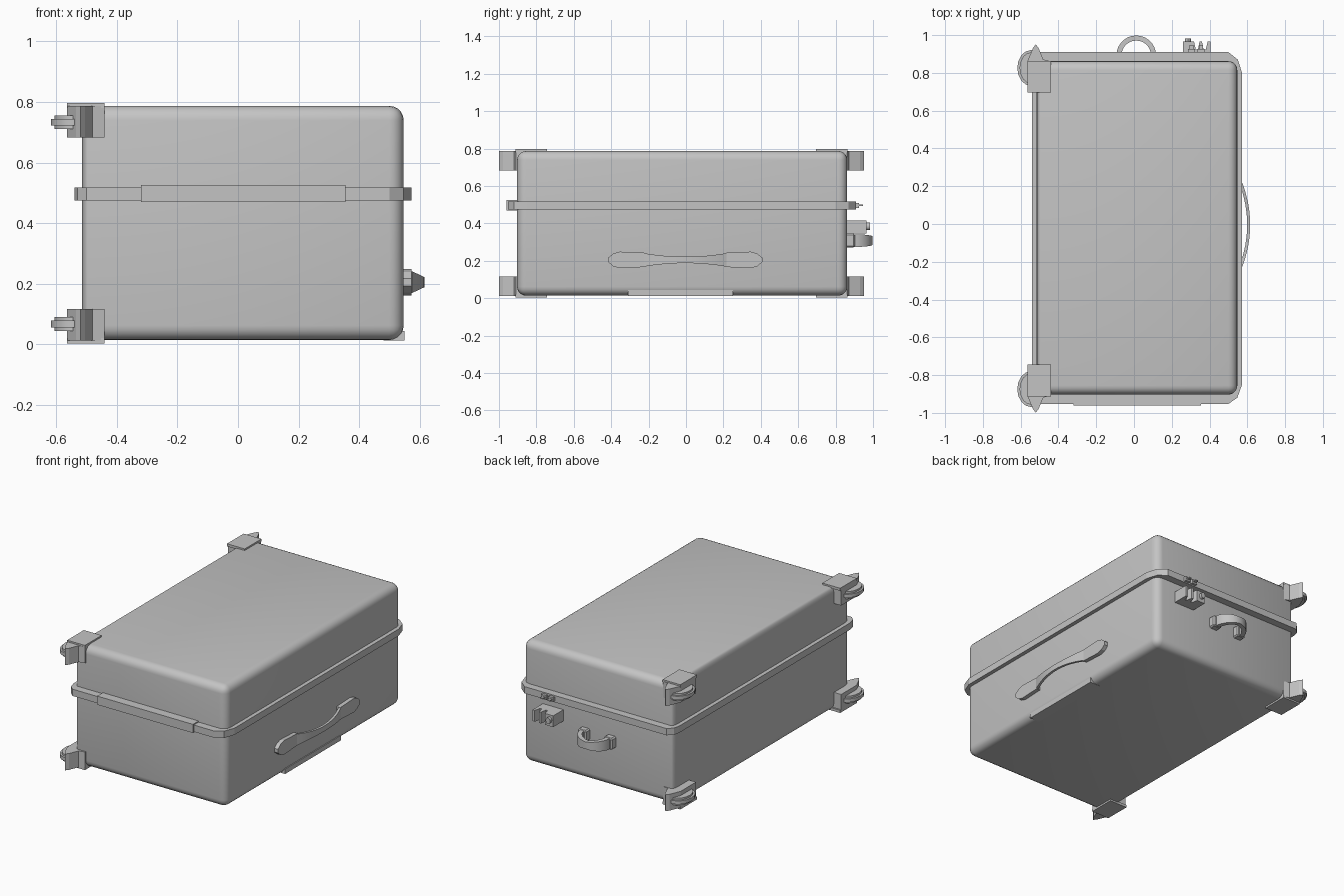
import bpy, bmesh, math
from mathutils import Vector

if "Cube" in bpy.data.objects:
    bpy.data.objects.remove(bpy.data.objects["Cube"])

grey = bpy.data.materials.new("plain_grey")
grey.diffuse_color = (0.55, 0.55, 0.55, 1)
grey.use_nodes = True
grey.node_tree.nodes["Principled BSDF"].inputs["Base Color"].default_value = grey.diffuse_color


def finish(name, bm, smooth=False):
    bmesh.ops.recalc_face_normals(bm, faces=bm.faces)
    me = bpy.data.meshes.new(name)
    bm.to_mesh(me)
    bm.free()
    me.materials.append(grey)
    ob = bpy.data.objects.new(name, me)
    bpy.context.collection.objects.link(ob)
    if smooth:
        bpy.ops.object.select_all(action='DESELECT')
        ob.select_set(True)
        bpy.context.view_layer.objects.active = ob
        bpy.ops.object.shade_smooth_by_angle(angle=math.radians(35))
    return ob


def prism(name, pts, lo, hi, axis='z', smooth=False):
    """Extrude a flat outline along an axis (z: xy points, x: yz points)."""
    bm = bmesh.new()
    place = (lambda a, b, c: (a, b, c)) if axis == 'z' else (lambda a, b, c: (c, a, b))
    low = [bm.verts.new(place(a, b, lo)) for a, b in pts]
    high = [bm.verts.new(place(a, b, hi)) for a, b in pts]
    bm.faces.new(low)
    bm.faces.new(high)
    n = len(pts)
    for i in range(n):
        j = (i + 1) % n
        bm.faces.new((low[i], low[j], high[j], high[i]))
    return finish(name, bm, smooth)


def box_mesh(x0, x1, y0, y1, z0, z1):
    bm = bmesh.new()
    bmesh.ops.create_cube(bm, size=1)
    for v in bm.verts:
        v.co = Vector(((x0 + x1) / 2 + v.co.x * (x1 - x0),
                       (y0 + y1) / 2 + v.co.y * (y1 - y0),
                       (z0 + z1) / 2 + v.co.z * (z1 - z0)))
    return bm


def box(name, *b, bevel=0.0):
    bm = box_mesh(*b)
    if bevel:
        bmesh.ops.bevel(bm, geom=bm.edges[:], offset=bevel, segments=1, affect='EDGES')
    return finish(name, bm)


def strap(name, outer, inner, half, zc):
    """Curved grip between two xy paths, with a varying half height."""
    bm = bmesh.new()
    rings = []
    for o, i, h in zip(outer, inner, half):
        rings.append([bm.verts.new((p[0], p[1], zc + s * h))
                      for p, s in ((o, -1), (o, 1), (i, 1), (i, -1))])
    for a, b in zip(rings, rings[1:]):
        for k in range(4):
            m = (k + 1) % 4
            bm.faces.new((a[k], a[m], b[m], b[k]))
    bm.faces.new(rings[0])
    bm.faces.new(rings[-1])
    return finish(name, bm, True)


# Rounded case, with tighter rounding on the wheel side
XL = -0.515
bm = box_mesh(XL, 0.547, -0.903, 0.862, 0.014, 0.787)
bmesh.ops.bevel(bm, geom=bm.edges[:], offset=0.048, segments=5, profile=0.5, affect='EDGES')
for v in bm.verts:
    if v.co.x < XL + 0.05:
        v.co.x = XL + (v.co.x - XL) * 0.4
finish("case_body", bm, True)

# Rim band around the opening
rim = [(-0.50, -0.952), (0.50, -0.952), (0.547, -0.92), (0.572, -0.85),
       (0.572, 0.80), (0.55, 0.87), (0.50, 0.91), (-0.50, 0.91),
       (-0.53, 0.88), (-0.54, 0.84), (-0.54, -0.88), (-0.53, -0.925)]
prism("rim_band", rim, 0.475, 0.518)
box("front_rim_plate", -0.32, 0.355, -0.96, -0.89, 0.47, 0.525)

# Low strip on the right side
box("lower_side_strip", 0.48, 0.549, -0.31, 0.25, 0.013, 0.044)

# Side carry handle
HY, HZ = -0.004, 0.205
for s, label in ((-1, "front"), (1, "rear")):
    leaf = [(0.215, -0.038), (0.35, -0.044), (0.385, -0.034), (0.412, -0.012),
            (0.412, 0.012), (0.385, 0.034), (0.35, 0.044), (0.215, 0.038)]
    prism("side_handle_mount_" + label, [(HY + s * a, HZ + b) for a, b in leaf],
          0.53, 0.573, 'x')
ts = [-1 + i / 8 for i in range(17)]
strap("side_handle_grip",
      [(0.574 + 0.041 * (1 - t * t), HY + 0.22 * t) for t in ts],
      [(0.558 + 0.041 * (1 - t * t), HY + 0.22 * t) for t in ts],
      [0.017 + 0.019 * t * t for t in ts], HZ)

# Rear carry handle
CX, CZ = 0.012, 0.308
angs = [math.pi * i / 14 for i in range(15)]
strap("rear_handle_grip",
      [(CX + 0.105 * math.cos(a), 0.893 + 0.105 * math.sin(a)) for a in angs],
      [(CX + 0.078 * math.cos(a), 0.893 + 0.078 * math.sin(a)) for a in angs],
      [0.022 + 0.012 * abs(math.cos(a)) for a in angs], CZ)
for s, label in ((-1, "left"), (1, "right")):
    x = CX + s * 0.092
    box("rear_handle_mount_" + label, x - 0.03, x + 0.03, 0.85, 0.903,
        CZ - 0.037, CZ + 0.037, bevel=0.008)

# Lock with two notches and a button
lock = [(0.26, 0.85), (0.405, 0.85), (0.405, 0.965), (0.39, 0.965), (0.38, 0.925),
        (0.368, 0.925), (0.36, 0.965), (0.347, 0.965), (0.339, 0.925), (0.327, 0.925),
        (0.318, 0.965), (0.26, 0.965)]
prism("lock_block", lock, 0.345, 0.417)
button = [(0.285 + 0.016 * math.cos(k * math.pi / 6), 0.385 + 0.02 * math.sin(k * math.pi / 6))
          for k in range(12)]
bm = bmesh.new()
ends = [[bm.verts.new((x, y, z)) for x, z in button] for y in (0.95, 0.983)]
for e in ends:
    bm.faces.new(e)
for k in range(12):
    m = (k + 1) % 12
    bm.faces.new((ends[0][k], ends[0][m], ends[1][m], ends[1][k]))
finish("lock_button", bm, True)

# Zip pulls on the rim
for n, x in enumerate((0.305, 0.355)):
    box(f"zip_pull_base_{n}", x - 0.018, x + 0.018, 0.90, 0.926, 0.482, 0.510)
    box(f"zip_pull_tab_{n}", x - 0.01, x + 0.01, 0.92, 0.947, 0.492, 0.500)

# Four wheel assemblies, mirrored in y and z
MY, MZ = -0.024, 0.4
fin = [(-0.44, 0.73), (-0.44, 0.885), (-0.48, 0.895), (-0.505, 0.955), (-0.52, 0.975),
       (-0.535, 0.955), (-0.565, 0.885), (-0.565, 0.73)]
for sy, ly in ((-1, "front"), (1, "rear")):
    for sz, lz in ((-1, "lower"), (1, "upper")):
        tag = f"{ly}_{lz}"
        mir = lambda pts: [(x, MY + sy * d) for x, d in pts]
        z = lambda h: MZ + sz * h
        prism("wheel_bracket_" + tag, mir(fin), z(0.283), z(0.387))
        plate = [(-0.565, 0.72), (-0.44, 0.72), (-0.44, 0.888), (-0.565, 0.888)]
        prism("corner_plate_" + tag, mir(plate), z(0.38), z(0.397))
        bm = bmesh.new()
        bmesh.ops.create_cone(bm, cap_ends=True, segments=16, radius1=1, radius2=1, depth=0.046)
        rim_edges = [e for e in bm.edges if abs(e.verts[0].co.z - e.verts[1].co.z) < 1e-5]
        for v in bm.verts:
            v.co = Vector((-0.545 + v.co.x * 0.073, MY + sy * 0.85 + v.co.y * 0.095,
                           z(0.333) + v.co.z))
        bmesh.ops.bevel(bm, geom=rim_edges, offset=0.012, segments=2, affect='EDGES')
        finish("wheel_" + tag, bm, True)
